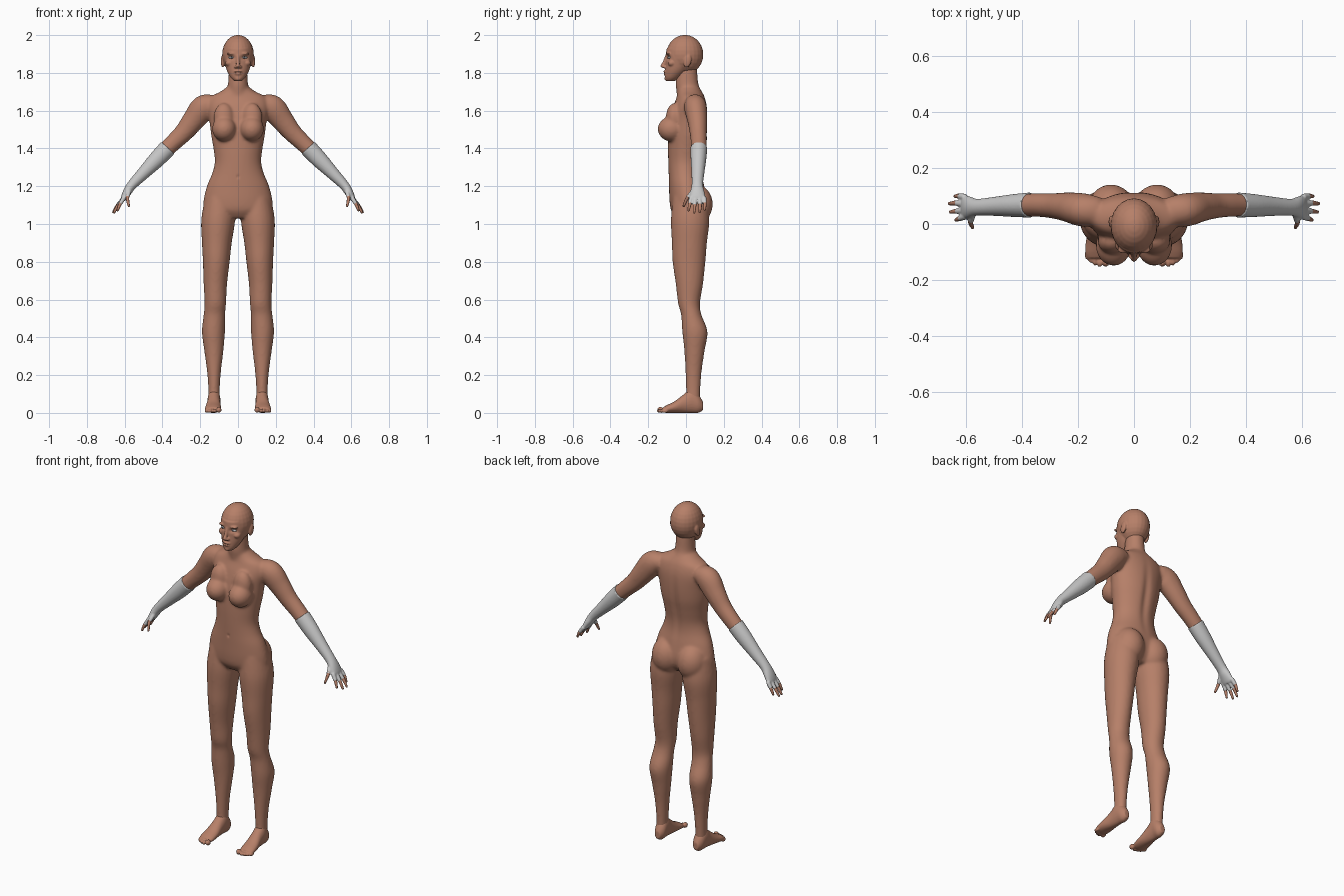
import bpy, bmesh, math
from mathutils import Vector, Matrix

def material(name, rgb):
    m = bpy.data.materials.new(name)
    m.diffuse_color = (*rgb, 1)
    return m

SKIN = material("skin", (0.47, 0.215, 0.14))
GREY = material("glove_grey", (0.58, 0.58, 0.58))
WHITE = material("eye_white", (0.75, 0.75, 0.75))
DARK = material("iris_dark", (0.06, 0.07, 0.09))
X, Y, Z = Vector((1, 0, 0)), Vector((0, 1, 0)), Vector((0, 0, 1))

def catmull(p, n=5):
    """Smoothly resample a list of number tuples."""
    p = [Vector(q) for q in p]
    out = []
    for i in range(len(p) - 1):
        a, b, c, d = p[max(i - 1, 0)], p[i], p[i + 1], p[min(i + 2, len(p) - 1)]
        for k in range(n):
            t = k / n
            out.append(0.5 * (2 * b + (c - a) * t + (2 * a - 5 * b + 4 * c - d) * t * t
                              + (3 * b - a - 3 * c + d) * t ** 3))
    return out + [p[-1]]

def tube(bm, rings, u=None, v=None, mirror=True, sides=24):
    """Loft ellipses (x, y, z, half u, half v); the frame follows the path unless given."""
    r = catmull(rings)
    for s in ((1, -1) if mirror else (1,)):
        loops = []
        for i, q in enumerate(r):
            c = Vector(q[:3])
            t = (Vector(r[min(i + 1, len(r) - 1)][:3]) - Vector(r[max(i - 1, 0)][:3])).normalized()
            uu = u or Y.cross(t).normalized()
            vv = v or t.cross(uu)
            ring = []
            for k in range(sides):
                a = 2 * math.pi * k / sides
                w = c + uu * q[3] * math.cos(a) + vv * q[4] * math.sin(a)
                ring.append(bm.verts.new((w.x * s, w.y, w.z)))
            loops.append(ring)
        for a, b in zip(loops, loops[1:]):
            for k in range(sides):
                j = (k + 1) % sides
                bm.faces.new((a[k], a[j], b[j], b[k]))
        bm.faces.new(loops[0])
        bm.faces.new(loops[-1])

def column(bm, rows, mirror=False):
    """Upright loft from rows of (z, half width, front y, back y)."""
    tube(bm, [(0, (f + b) / 2, z, a, (b - f) / 2) for z, a, f, b in rows], X, Y, mirror, 40)

def ball(bm, c, r, mirror=True, tilt=0):
    for s in ((1, -1) if mirror else (1,)):
        m = (Matrix.Translation((c[0] * s, c[1], c[2])) @ Matrix.Rotation(tilt, 4, 'X')
             @ Matrix.Diagonal((*r, 1)))
        bmesh.ops.create_uvsphere(bm, u_segments=24, v_segments=14, radius=1, matrix=m)

def finish(bm, name, mat, voxel=None, smooth=0, dents=()):
    """Fuse the shells into one smooth skin; dents are (centre, widths, push along y)."""
    bmesh.ops.recalc_face_normals(bm, faces=bm.faces)
    me = bpy.data.meshes.new(name)
    bm.to_mesh(me)
    bm.free()
    ob = bpy.data.objects.new(name, me)
    bpy.context.collection.objects.link(ob)
    if voxel:
        m = ob.modifiers.new("fuse", 'REMESH')
        m.mode, m.voxel_size = 'VOXEL', voxel
        m = ob.modifiers.new("soften", 'SMOOTH')
        m.factor, m.iterations = 0.5, smooth
        dg = bpy.context.evaluated_depsgraph_get()
        me = bpy.data.meshes.new_from_object(ob.evaluated_get(dg))
        ob.modifiers.clear()
        ob.data = me
    for c, w, push in dents:
        for p in me.vertices:
            if p.co.y * push < 0:
                e = ((abs(p.co.x) - c[0]) / w[0]) ** 2 + ((p.co.z - c[1]) / w[1]) ** 2
                p.co.y += push * math.exp(-e)
    me.materials.clear()
    me.materials.append(mat)
    me.shade_smooth()
    return ob

# body: torso, neck, breasts, buttocks, legs and upper arms
bm = bmesh.new()
column(bm, [(1.73, .052, -.045, .065), (1.70, .095, -.045, .085), (1.67, .15, -.05, .10),
            (1.62, .165, -.068, .112), (1.55, .152, -.085, .115), (1.47, .142, -.093, .11),
            (1.40, .130, -.095, .097), (1.33, .123, -.094, .085), (1.27, .136, -.092, .085),
            (1.20, .165, -.09, .098), (1.12, .183, -.087, .11), (1.07, .175, -.078, .10),
            (1.03, .11, -.05, .07)])
column(bm, [(1.64, .085, -.045, .09), (1.70, .062, -.05, .082), (1.74, .053, -.055, .066),
            (1.80, .049, -.05, .06), (1.86, .048, -.04, .055)])
ball(bm, (.073, -.077, 1.503), (.064, .073, .066))
ball(bm, (.075, -.062, 1.56), (.055, .045, .08))
ball(bm, (.082, .052, 1.105), (.085, .09, .105))
tube(bm, [(.095, .02, 1.14, .08, .09), (.105, .022, 1.02, .09, .102), (.112, .018, .9, .079, .093),
          (.115, .016, .8, .071, .087), (.12, .018, .68, .062, .072), (.12, .016, .58, .057, .058),
          (.125, .028, .52, .057, .054), (.13, .047, .43, .061, .067), (.128, .045, .33, .051, .054),
          (.127, .04, .22, .037, .043), (.127, .038, .12, .03, .038), (.127, .036, .05, .03, .038)],
     X, Y)
tube(bm, [(.12, .045, 1.64, .045, .05), (.18, .05, 1.617, .068, .06), (.235, .06, 1.55, .06, .053),
          (.285, .065, 1.487, .051, .046), (.335, .068, 1.438, .046, .043),
          (.385, .068, 1.39, .043, .041)])
finish(bm, "body", SKIN, .007, 12,
       [((0, 1.42), (.022, .16), -.01), ((0, 1.25), (.006, .008), .006)])

# feet with toes
bm = bmesh.new()
tube(bm, [(.125, .09, .036, .016, .022), (.125, .065, .05, .031, .05), (.127, .03, .065, .034, .065),
          (.128, -.01, .05, .035, .05), (.131, -.06, .031, .041, .031), (.133, -.1, .021, .042, .021),
          (.132, -.122, .016, .036, .014)], X, Z)
for x, y, r in ((.101, -.136, .016), (.123, -.138, .011), (.14, -.132, .011),
                (.155, -.123, .010), (.168, -.111, .010)):
    ball(bm, (x, y, r), (r * .85, .017, r))
finish(bm, "feet", SKIN, .004, 4)

# head: skull, face, nose, lips, ears
bm = bmesh.new()
ball(bm, (0, -.006, 1.897), (.084, .098, .104), False)
column(bm, [(1.757, .02, -.105, -.06), (1.775, .038, -.112, -.03), (1.81, .058, -.111, .01),
            (1.85, .070, -.108, .04), (1.89, .077, -.107, .06), (1.93, .072, -.103, .06)])
tube(bm, [(0, -.1, 1.895, .009, .009), (0, -.113, 1.86, .009, .01), (0, -.124, 1.836, .011, .012),
          (0, -.116, 1.826, .009, .008)], X, Y, False)
ball(bm, (.012, -.113, 1.832), (.009, .012, .008))
ball(bm, (0, -.108, 1.806), (.024, .013, .006), False)
ball(bm, (0, -.107, 1.795), (.02, .013, .006), False)
ball(bm, (0, -.1, 1.77), (.018, .014, .013), False)
ball(bm, (.034, -.092, 1.902), (.026, .014, .008))
ball(bm, (.046, -.075, 1.852), (.022, .022, .018))
ball(bm, (.081, .008, 1.862), (.01, .02, .035), True, -.25)
finish(bm, "head", SKIN, .004, 4, [((.034, 1.881), (.017, .011), .012),
                                   ((0, 1.8005), (.018, .003), .004)])

# eyes
bm = bmesh.new()
ball(bm, (.034, -.086, 1.881), (.016, .011, .0065))
finish(bm, "eyes", WHITE)
bm = bmesh.new()
ball(bm, (.034, -.094, 1.881), (.0055, .004, .0055))
finish(bm, "irises", DARK)

# fingerless gloves and bare fingertips
glove, fingers = bmesh.new(), bmesh.new()
tube(glove, [(.372, .068, 1.403, .047, .045), (.43, .066, 1.342, .044, .041),
             (.50, .063, 1.27, .034, .034), (.56, .06, 1.208, .026, .03),
             (.585, .06, 1.172, .023, .037), (.603, .061, 1.14, .017, .042),
             (.609, .061, 1.127, .012, .039)])
digits = [((.604, .096, 1.14), (.626, .1, 1.108), (.64, .099, 1.077)),
          ((.606, .072, 1.135), (.637, .075, 1.1), (.66, .073, 1.063)),
          ((.606, .049, 1.135), (.635, .046, 1.098), (.656, .043, 1.061)),
          ((.603, .028, 1.14), (.624, .02, 1.106), (.637, .014, 1.073)),
          ((.575, .042, 1.18), (.585, .008, 1.14), (.578, -.012, 1.096))]
for base, mid, tip in digits:
    tube(glove, [(*base, .0125, .0125), (*mid, .0105, .0105)], sides=12)
    tube(fingers, [(*base, .0085, .0085), (*mid, .009, .009), (*tip, .006, .006)], sides=12)
    ball(fingers, tip, (.006, .006, .006))
finish(glove, "gloves", GREY, .004, 4)
finish(fingers, "fingers", SKIN)
